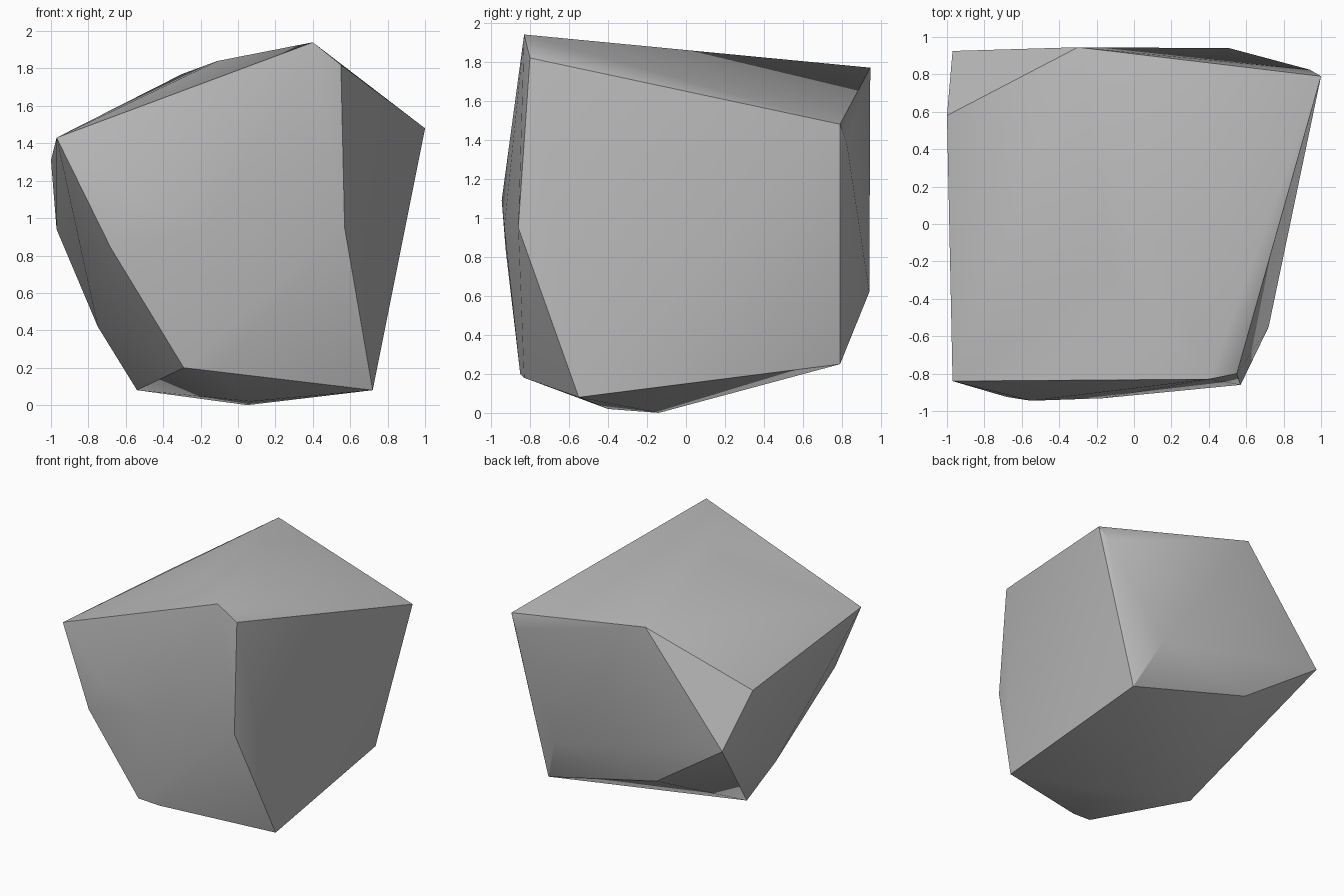
import bpy
import bmesh
import math

default_cube = bpy.data.objects.get("Cube")
if default_cube:
    bpy.data.objects.remove(default_cube, do_unlink=True)


def flat_material(name, color):
    material = bpy.data.materials.new(name)
    material.use_nodes = True
    material.diffuse_color = color
    shader = material.node_tree.nodes["Principled BSDF"]
    shader.inputs["Base Color"].default_value = color
    shader.inputs["Roughness"].default_value = 0.9
    return material


def hull_object(name, corner_groups, material, sharp_angle):
    """Wrap a tight convex skin around the corners and smooth its soft edges."""
    bm = bmesh.new()
    for group in corner_groups:
        for corner in group:
            bm.verts.new(corner)
    result = bmesh.ops.convex_hull(bm, input=bm.verts[:], use_existing_faces=False)
    loose = [v for v in bm.verts if not v.link_faces]
    bmesh.ops.delete(bm, geom=loose, context='VERTS')
    bmesh.ops.recalc_face_normals(bm, faces=bm.faces[:])
    mesh = bpy.data.meshes.new(name)
    bm.to_mesh(mesh)
    bm.free()
    mesh.materials.append(material)
    obj = bpy.data.objects.new(name, mesh)
    bpy.context.collection.objects.link(obj)
    bpy.ops.object.select_all(action='DESELECT')
    obj.select_set(True)
    bpy.context.view_layer.objects.active = obj
    bpy.ops.object.shade_smooth_by_angle(angle=math.radians(sharp_angle))
    return obj


# Corners of the boulder, grouped by the side they shape
top = [(.4, -.83, 1.94), (.55, -.8, 1.82), (-.11, -.25, 1.84), (-.3, .945, 1.77),
       (1, .79, 1.48), (-.97, -.84, 1.43), (-1, .58, 1.31)]
front = [(-.55, -.945, 1.09), (-.17, -.932, .95), (-.68, -.925, .84),
         (.57, -.86, .95), (-.29, -.85, .2), (-.12, -.83, .18)]
back = [(.94, .825, 1.38), (.51, .94, .62), (-.34, .86, .51),
        (-.97, .925, .94), (.67, .79, .25)]
bottom = [(.72, -.55, .08), (.05, -.14, 0), (.07, -.4, .02),
          (-.54, 0, .08), (-.75, -.065, .42)]

stone = flat_material("stone grey", (.5, .5, .5, 1))
hull_object("boulder", [top, front, back, bottom], stone, 30)
